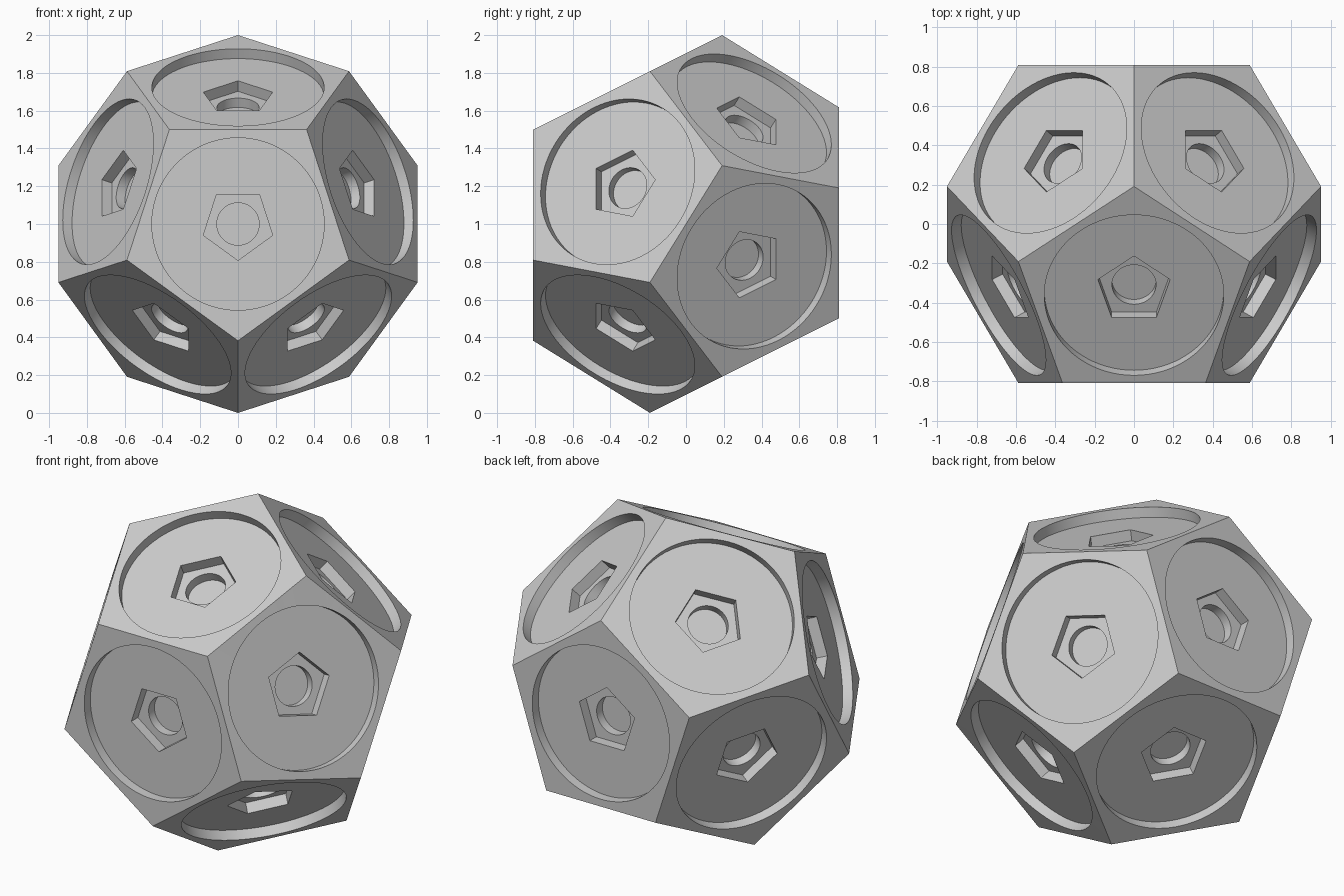
import bpy
import bmesh
from math import cos, sin, radians, sqrt
from mathutils import Vector, Matrix

cube = bpy.data.objects.get("Cube")
if cube:
    bpy.data.objects.remove(cube, do_unlink=True)

SEGMENTS = 80          # multiple of five, so that pentagon corners are hit
FACE_RADIUS = 0.618    # circumradius of each pentagonal side
FACE_DISTANCE = 0.809  # distance from the centre to each side

# Stepped recess from rim to floor: (is pentagon, radius, depth)
RINGS = [
    (True, FACE_RADIUS, 0.0),
    (False, 0.456, 0.0), (False, 0.456, 0.058),
    (True, 0.193, 0.058), (True, 0.193, 0.12),
    (False, 0.112, 0.12), (False, 0.112, 0.175),
]


def ring_points(pentagon, radius, depth, normal, apex):
    """Points of one ring, counted by angle from the pentagon's apex."""
    side = apex.cross(normal)
    points = []
    for i in range(SEGMENTS):
        angle = 360 * i / SEGMENTS
        r = radius
        if pentagon:
            r *= cos(radians(36)) / cos(radians(angle % 72 - 36))
        a = radians(angle)
        points.append(normal * (FACE_DISTANCE - depth)
                      + (apex * cos(a) + side * sin(a)) * r)
    return points


def add_side(bm, normal, apex):
    """One pentagonal side with its nested recesses."""
    rings = [[bm.verts.new(p) for p in ring_points(*ring, normal, apex)]
             for ring in RINGS]
    for outer, inner in zip(rings, rings[1:]):
        for i in range(SEGMENTS):
            j = (i + 1) % SEGMENTS
            bm.faces.new((outer[i], outer[j], inner[j], inner[i]))
    bm.faces.new(rings[-1])


# Directions of the front side and its five neighbours
directions = [(Vector((0, -1, 0)), Vector((0, 0, -1)))]
c, s = 1 / sqrt(5), 2 / sqrt(5)
for k in range(5):
    turn = Matrix.Rotation(radians(72 * k), 3, 'Y')
    directions.append((turn @ Vector((0, -c, s)), turn @ Vector((0, s, c))))

# The rear half is the front half reflected through the centre
bm = bmesh.new()
for normal, apex in directions:
    add_side(bm, normal, apex)
    add_side(bm, -normal, -apex)
bmesh.ops.remove_doubles(bm, verts=bm.verts, dist=0.002)
bmesh.ops.recalc_face_normals(bm, faces=bm.faces)
bmesh.ops.translate(bm, verts=bm.verts, vec=(0, 0, 1))

mesh = bpy.data.meshes.new("recessed_dodecahedron")
bm.to_mesh(mesh)
bm.free()
body = bpy.data.objects.new("recessed_dodecahedron", mesh)
bpy.context.collection.objects.link(body)

# Single plain grey
grey = bpy.data.materials.new("light_grey")
grey.use_nodes = True
colour = (0.6, 0.6, 0.6, 1)
grey.diffuse_color = colour
grey.node_tree.nodes["Principled BSDF"].inputs["Base Color"].default_value = colour
mesh.materials.append(grey)

# Round walls smooth, edges sharp
bpy.ops.object.select_all(action='DESELECT')
body.select_set(True)
bpy.context.view_layer.objects.active = body
bpy.ops.object.shade_smooth_by_angle(angle=radians(30))
